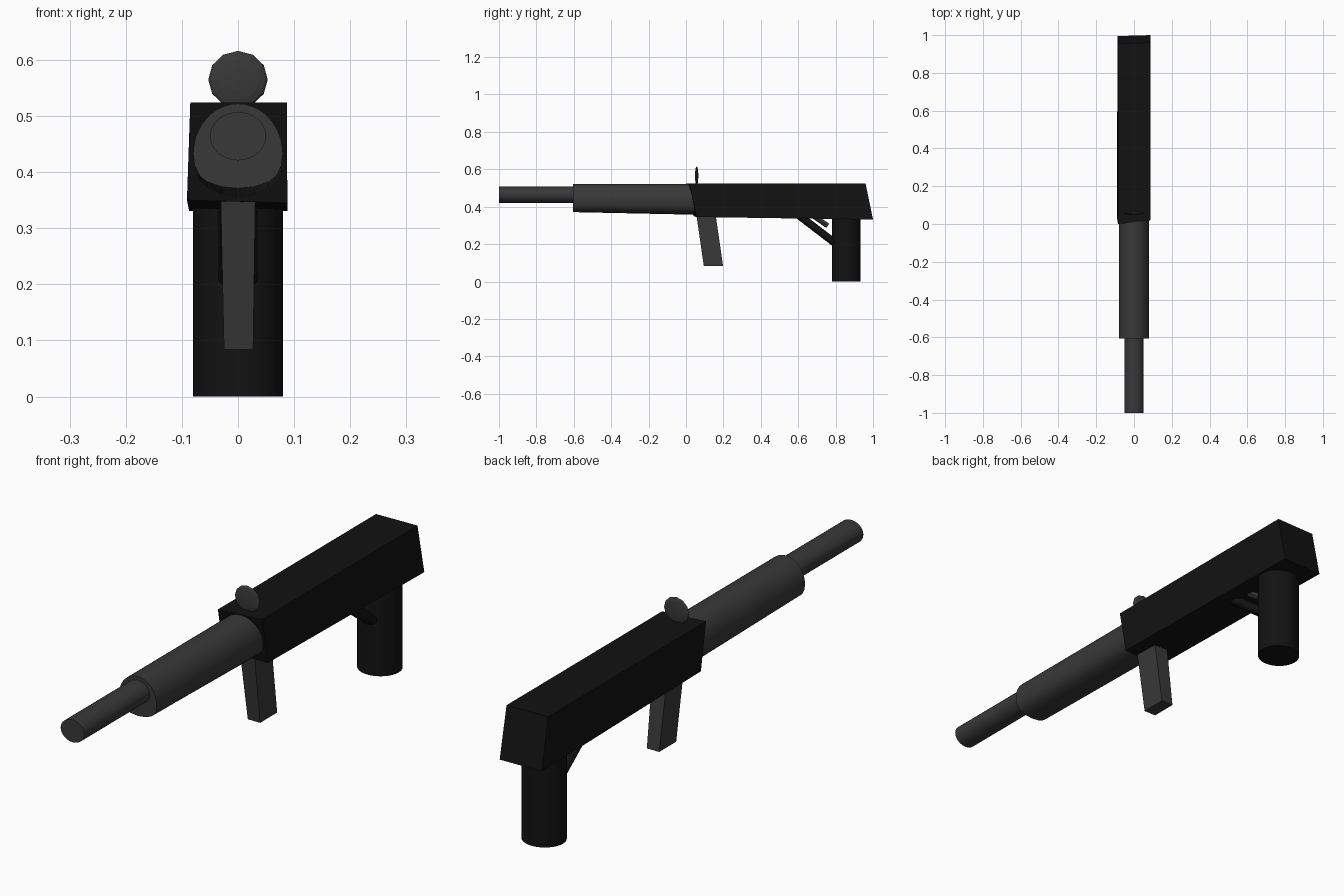
import bpy, bmesh, math
from mathutils import Vector

if "Cube" in bpy.data.objects:
    bpy.data.objects.remove(bpy.data.objects["Cube"])


def material(name, value):
    m = bpy.data.materials.new(name)
    m.diffuse_color = (value, value, value, 1)
    m.use_nodes = True
    m.node_tree.nodes["Principled BSDF"].inputs["Base Color"].default_value = m.diffuse_color
    return m


BLACK = material("black", 0.006)
GREY = material("dark_grey", 0.04)


def loft(name, start, end, mat, smooth=False):
    """Closed solid between two matching outlines."""
    bm = bmesh.new()
    a = [bm.verts.new(p) for p in start]
    b = [bm.verts.new(p) for p in end]
    n = len(a)
    bm.faces.new(a)
    bm.faces.new(b)
    for i in range(n):
        bm.faces.new((a[i], a[(i + 1) % n], b[(i + 1) % n], b[i]))
    bmesh.ops.recalc_face_normals(bm, faces=bm.faces)
    mesh = bpy.data.meshes.new(name)
    bm.to_mesh(mesh)
    bm.free()
    ob = bpy.data.objects.new(name, mesh)
    bpy.context.collection.objects.link(ob)
    mesh.materials.append(mat)
    if smooth:
        bpy.ops.object.select_all(action='DESELECT')
        bpy.context.view_layer.objects.active = ob
        ob.select_set(True)
        bpy.ops.object.shade_smooth_by_angle(angle=math.radians(30))
    return ob


def ring(centre, u, v, n=32):
    """Ellipse around centre with half-axes u and v."""
    c, u, v = Vector(centre), Vector(u), Vector(v)
    return [c + u * math.cos(2 * math.pi * i / n) + v * math.sin(2 * math.pi * i / n)
            for i in range(n)]


def guard_outline(y, floor):
    """Arched handguard section with a shallower, gently curved underside."""
    mid = 0.432
    pts = [(0.08 * math.cos(math.pi * i / 20), y, mid + 0.09 * math.sin(math.pi * i / 20))
           for i in range(21)]
    drop = (mid - floor) / 0.062
    low = [(-0.077, 0.022), (-0.068, 0.04), (-0.055, 0.05), (-0.03, 0.059), (0, 0.062)]
    low += [(-x, d) for x, d in low[-2::-1]]
    return pts + [(x, y, mid - d * drop) for x, d in low]


# Receiver: slightly skewed box with slanted ends
loft("receiver",
     [(-0.085, 0.0, 0.524), (0.087, 0.02, 0.524), (0.088, 0.055, 0.345), (-0.091, 0.04, 0.35)],
     [(-0.085, 0.955, 0.524), (0.087, 0.96, 0.524), (0.088, 1.0, 0.331), (-0.087, 0.995, 0.331)],
     BLACK)

# Handguard and barrel
loft("handguard", guard_outline(-0.605, 0.371), guard_outline(0.06, 0.357), GREY, True)
loft("barrel", ring((0, -1, 0.464), (0.05, 0, 0), (0, 0, 0.043)),
     ring((0, -0.55, 0.464), (0.05, 0, 0), (0, 0, 0.043)), GREY, True)

# Rear grip
loft("grip", ring((0, 0.857, 0), (0.08, 0, 0), (0, 0.077, 0)),
     ring((0, 0.857, 0.36), (0.08, 0, 0), (0, 0.077, 0)), BLACK, True)

# Tapered forward magazine
loft("magazine",
     [(-0.031, 0.055, 0.36), (0.031, 0.055, 0.36), (0.031, 0.158, 0.36), (-0.031, 0.158, 0.36)],
     [(-0.025, 0.095, 0.084), (0.027, 0.095, 0.084), (0.027, 0.198, 0.084), (-0.025, 0.198, 0.084)],
     GREY)

# Slanted trigger guard bar running into the grip
loft("trigger_guard", ring((0, 0.595, 0.36), (0.035, 0, 0), (0, 0.013, 0.016)),
     ring((0, 0.80, 0.203), (0.035, 0, 0), (0, 0.013, 0.016)), BLACK, True)

# Trigger
loft("trigger", ring((0, 0.655, 0.368), (0.02, 0, 0), (0, 0.008, 0.011), 16),
     ring((0, 0.758, 0.298), (0.02, 0, 0), (0, 0.008, 0.011), 16), GREY, True)

# Lens-shaped front sight
bpy.ops.mesh.primitive_uv_sphere_add(segments=12, ring_count=8, radius=1,
                                     location=(0, 0.057, 0.565),
                                     rotation=(math.pi / 2, 0, 0))
sight = bpy.context.object
sight.name = "sight"
sight.scale = (0.053, 0.051, 0.009)
sight.data.materials.append(GREY)
